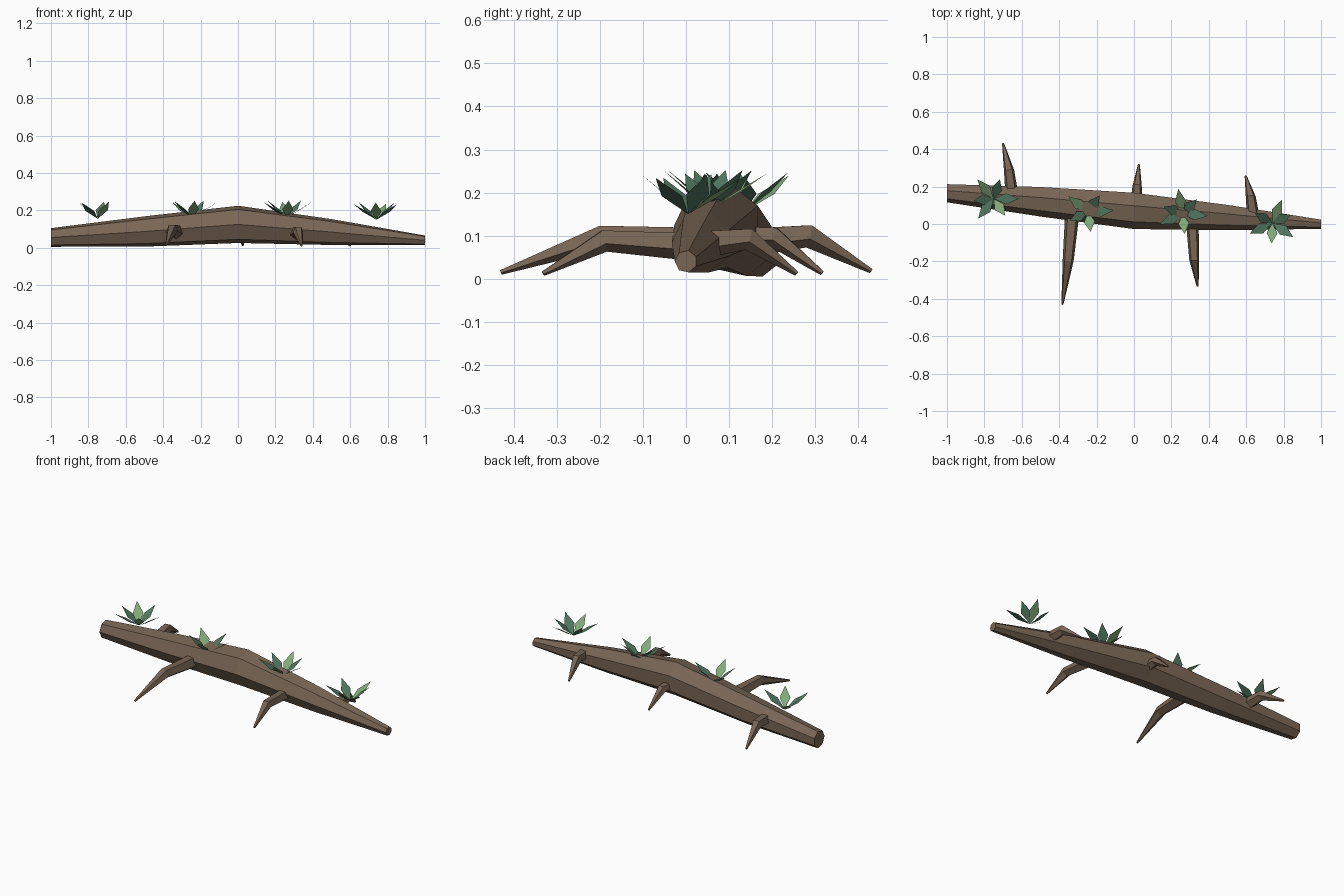
import bpy, bmesh, math
from mathutils import Vector

if "Cube" in bpy.data.objects:
    bpy.data.objects.remove(bpy.data.objects["Cube"])


def material(name, rgb):
    m = bpy.data.materials.new(name)
    m.diffuse_color = (*rgb, 1)
    m.use_nodes = True
    m.node_tree.nodes["Principled BSDF"].inputs["Base Color"].default_value = m.diffuse_color
    return m


bark = material("bark", (0.19, 0.132, 0.09))
dark_green = material("dark_green", (0.085, 0.19, 0.12))
light_green = material("light_green", (0.22, 0.40, 0.19))


def finish(name, bm, mats):
    me = bpy.data.meshes.new(name)
    bm.to_mesh(me)
    bm.free()
    for m in mats:
        me.materials.append(m)
    ob = bpy.data.objects.new(name, me)
    bpy.context.collection.objects.link(ob)
    return ob


def loft(name, rings):
    """Skin a list of equal-sized point rings and cap both ends."""
    bm = bmesh.new()
    loops = [[bm.verts.new(p) for p in r] for r in rings]
    n = len(loops[0])
    for a, b in zip(loops, loops[1:]):
        for i in range(n):
            j = (i + 1) % n
            bm.faces.new((a[i], a[j], b[j], b[i]))
    bm.faces.new(loops[0])
    bm.faces.new(loops[-1])
    bmesh.ops.recalc_face_normals(bm, faces=bm.faces)
    return finish(name, bm, [bark])


# Trunk: seven-sided sections (x, y centre, z centre, radius)
sections = [(-1, 0.167, 0.055, 0.051), (-0.5, 0.123, 0.087, 0.083),
            (0, 0.075, 0.125, 0.102), (0.5, 0.038, 0.084, 0.071),
            (1, 0.0, 0.04, 0.026)]
loft("log", [[(x, y + r * math.cos(math.pi + i * math.tau / 7),
               z + r * math.sin(math.pi + i * math.tau / 7)) for i in range(7)]
             for x, y, z, r in sections])


# Branch stubs: bent five-sided tapering limbs (root, elbow, tip, elbow radius)
branches = [
    ((-0.33, 0.06, 0.085), (-0.352, -0.195, 0.098), (-0.383, -0.43, 0.015), 0.031),
    ((0.31, 0.04, 0.075), (0.322, -0.19, 0.09), (0.34, -0.332, 0.012), 0.028),
    ((-0.65, 0.13, 0.085), (-0.668, 0.285, 0.101), (-0.70, 0.43, 0.018), 0.029),
    ((0.01, 0.09, 0.095), (0.017, 0.205, 0.098), (0.026, 0.317, 0.013), 0.026),
    ((0.64, 0.02, 0.08), (0.624, 0.145, 0.094), (0.597, 0.257, 0.012), 0.028)]
for k, (root, elbow, tip, r) in enumerate(branches):
    a, b, c = Vector(root), Vector(elbow), Vector(tip)
    d1, d2 = (b - a).normalized(), (c - b).normalized()
    rings = []
    for p, d, rad in ((a, d1, r * 1.3), (b, (d1 + d2).normalized(), r), (c, d2, 0.006)):
        side = d.cross(Vector((0, 0, 1))).normalized()
        up = side.cross(d)
        rings.append([p + rad * (side * math.sin(t) + up * math.cos(t))
                      for t in (math.pi / 5 + i * math.tau / 5 for i in range(5))])
    loft(f"branch_{k + 1}", rings)


# Leaf tufts: base point and heading of each pointed leaf in degrees
tufts = [((-0.75, 0.135, 0.155), (-56, 0, 72, 130, 186, 232)),
         ((-0.245, 0.065, 0.16), (-83, 3, 55, 142, 205)),
         ((0.26, 0.055, 0.16), (-84, -5, 45, 100, 160, 205)),
         ((0.74, 0.005, 0.15), (-92, -34, 24, 68, 150, 205))]
for k, (base, headings) in enumerate(tufts):
    bm = bmesh.new()
    for i, h in enumerate(headings):
        a = math.radians(h)
        out = Vector((math.cos(a), math.sin(a), 0))
        side = Vector((-out.y, out.x, 0))
        reach, rise = (0.108, 0.092) if i % 2 == 0 else (0.135, 0.084)
        o = Vector(base)
        mid = o + out * reach * 0.5 + Vector((0, 0, rise * 0.5))
        pts = [o, mid - side * 0.029, o + out * reach + Vector((0, 0, rise)),
               mid + side * 0.029]
        f = bm.faces.new([bm.verts.new(p) for p in pts])
        f.material_index = 1 if i in (0, 3) else 0
    finish(f"leaf_tuft_{k + 1}", bm, [dark_green, light_green])
